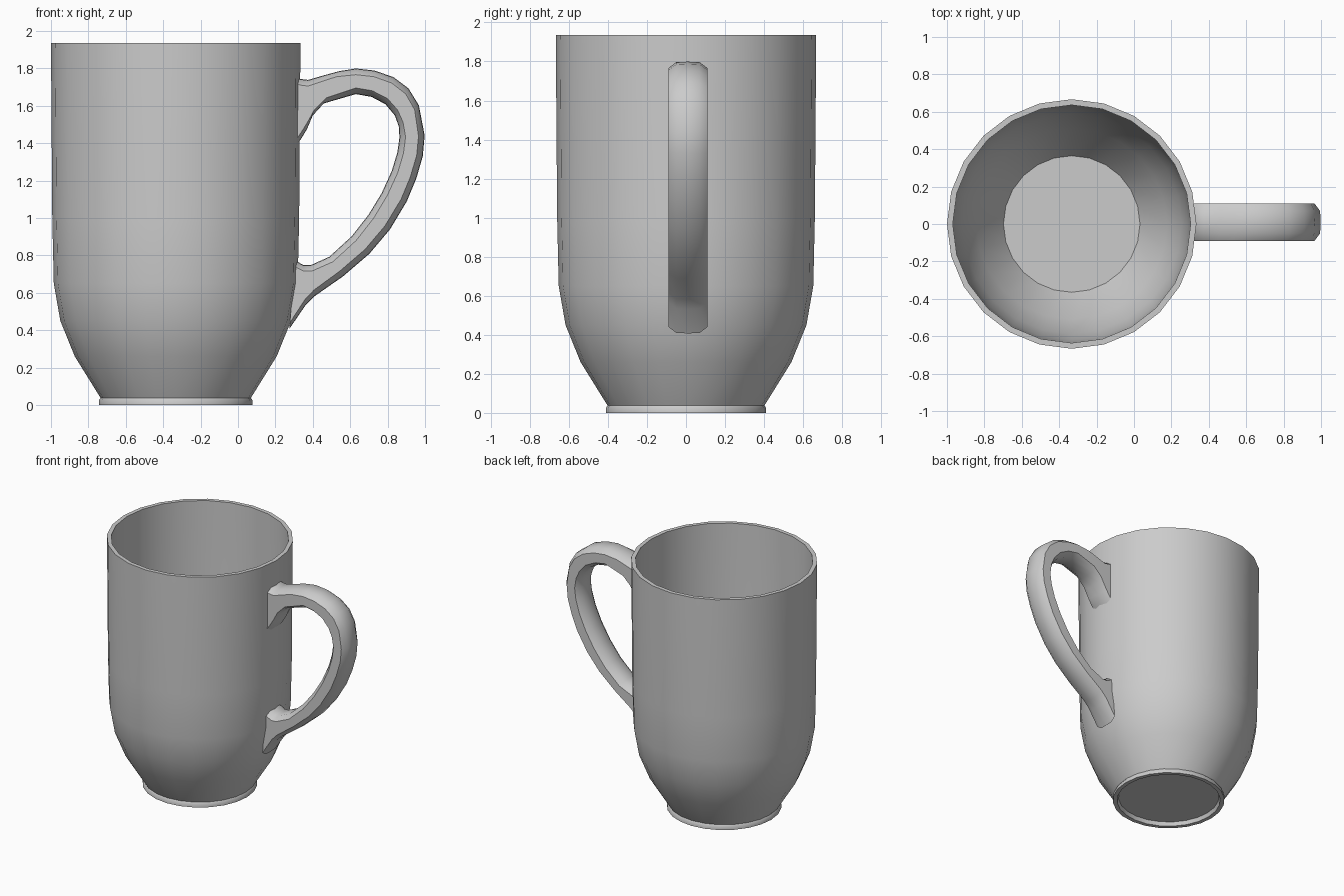
import bpy, bmesh, math
from mathutils import Vector

CX = -0.333
SIDES = 24


def finish(name, bm, angle):
    bmesh.ops.remove_doubles(bm, verts=bm.verts, dist=0.0001)
    bmesh.ops.recalc_face_normals(bm, faces=bm.faces)
    mesh = bpy.data.meshes.new(name)
    bm.to_mesh(mesh)
    bm.free()
    ob = bpy.data.objects.new(name, mesh)
    bpy.context.collection.objects.link(ob)
    bpy.ops.object.select_all(action='DESELECT')
    ob.select_set(True)
    bpy.context.view_layer.objects.active = ob
    bpy.ops.object.shade_smooth_by_angle(angle=math.radians(angle))
    return ob


def bridge(bm, rings):
    for a, b in zip(rings, rings[1:]):
        n = len(a)
        for i in range(n):
            j = (i + 1) % n
            bm.faces.new((a[i], a[j], b[j], b[i]))
    bm.faces.new(rings[0])
    bm.faces.new(rings[-1])


# Cup body: foot recess, outer wall, rim, inner wall and floor (radius, z)
profile = [(0.37, 0.03), (0.38, 0.0), (0.411, 0.0), (0.411, 0.025), (0.402, 0.038),
           (0.54, 0.26), (0.617, 0.45), (0.652, 0.65), (0.66, 1.0), (0.667, 1.936),
           (0.636, 1.936), (0.63, 1.0), (0.622, 0.66), (0.588, 0.47),
           (0.51, 0.28), (0.365, 0.065)]
bm = bmesh.new()
rings = []
for r, z in profile:
    rings.append([bm.verts.new((CX + r * math.cos(t), r * math.sin(t), z))
                  for t in (2 * math.pi * i / SIDES for i in range(SIDES))])
bridge(bm, rings)
finish("cup_body", bm, 35)

# Handle: stations pairing the outer edge with the inner edge (x, z, x, z)
stations = [(0.305, 1.75, 0.305, 1.38), (0.335, 1.74, 0.34, 1.43),
            (0.375, 1.735, 0.37, 1.48), (0.46, 1.76, 0.40, 1.55),
            (0.54, 1.782, 0.46, 1.615), (0.63, 1.796, 0.63, 1.665),
            (0.73, 1.785, 0.715, 1.65), (0.83, 1.75, 0.79, 1.61),
            (0.91, 1.69, 0.84, 1.55), (0.965, 1.60, 0.862, 1.49),
            (0.995, 1.44, 0.866, 1.43), (0.985, 1.33, 0.855, 1.35),
            (0.95, 1.21, 0.825, 1.25), (0.90, 1.09, 0.77, 1.13),
            (0.81, 0.94, 0.70, 1.015), (0.70, 0.81, 0.61, 0.90),
            (0.56, 0.69, 0.49, 0.79), (0.41, 0.585, 0.39, 0.745),
            (0.36, 0.535, 0.35, 0.745), (0.275, 0.41, 0.305, 0.77)]
# Cross-section: rounded octagon as (y offset, inset from edge, which edge)
section = [(-0.06, 0.0, 0), (0.0, -0.003, 0), (0.06, 0.0, 0), (0.1, 0.03, 0),
           (0.1, 0.03, 1), (0.06, 0.0, 1), (0.0, -0.003, 1), (-0.06, 0.0, 1),
           (-0.1, 0.03, 1), (-0.1, 0.03, 0)]
bm = bmesh.new()
rings = []
for ox, oz, ix, iz in stations:
    edges = (Vector((ox, 0, oz)), Vector((ix, 0, iz)))
    across = (edges[1] - edges[0]).normalized()
    ring = []
    for y, inset, side in section:
        p = edges[side] + across * (inset if side == 0 else -inset)
        ring.append(bm.verts.new((p.x, y + 0.01, p.z)))
    rings.append(ring)
bridge(bm, rings)
finish("handle", bm, 50)
